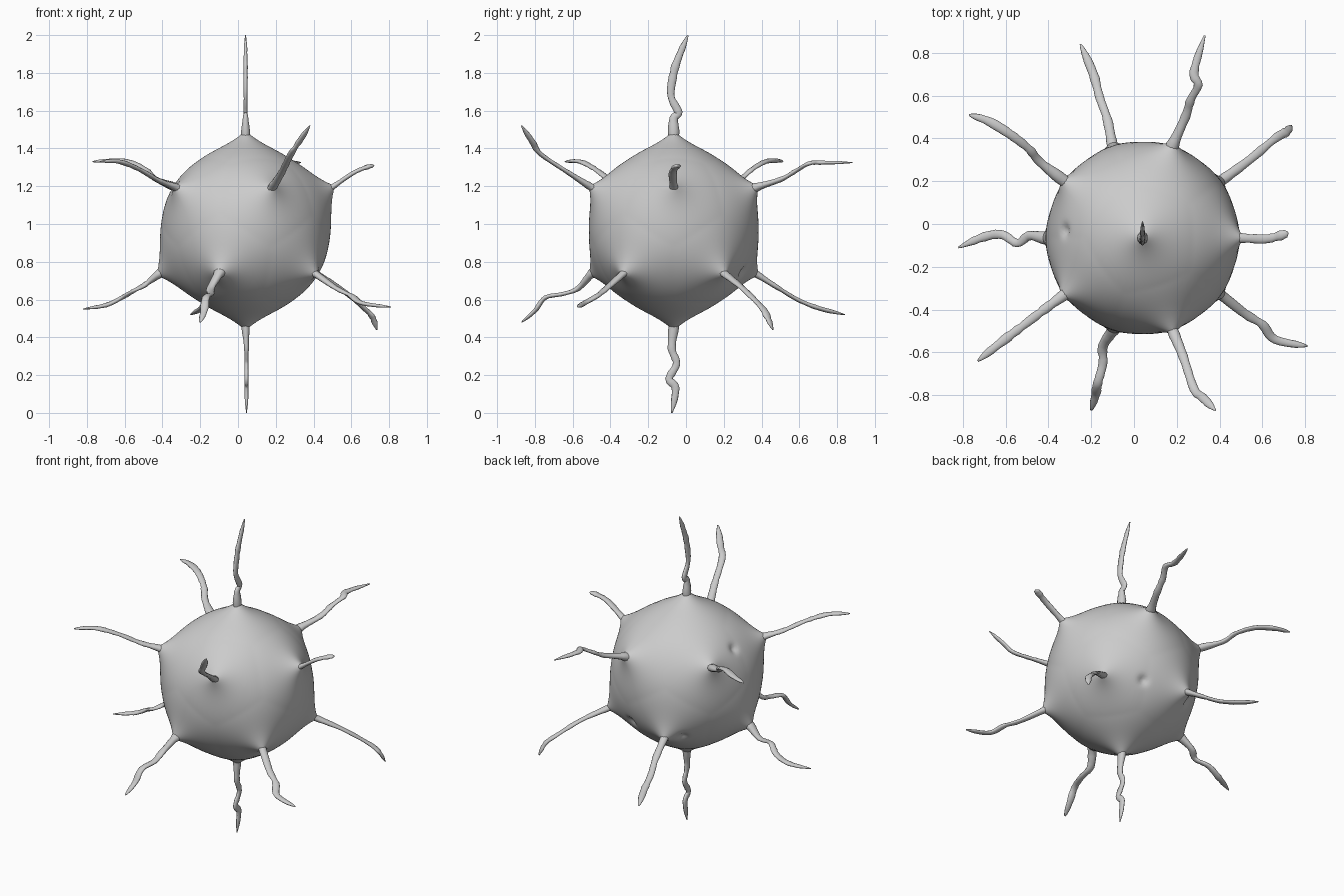
import bpy, bmesh, math, random
from mathutils import Vector

if "Cube" in bpy.data.objects:
    bpy.data.objects.remove(bpy.data.objects["Cube"])

random.seed(4)
C = Vector((0.04, -0.065, 0.965))   # centre of the body
LAT = math.atan(0.5)


def ring_dir(az, sign):
    a = math.radians(az)
    return Vector((math.cos(LAT) * math.cos(a), math.cos(LAT) * math.sin(a), sign * math.sin(LAT)))


def make_object(name, bm):
    bmesh.ops.recalc_face_normals(bm, faces=bm.faces[:])
    for f in bm.faces:
        f.smooth = True
    me = bpy.data.meshes.new(name)
    bm.to_mesh(me)
    bm.free()
    ob = bpy.data.objects.new(name, me)
    bpy.context.collection.objects.link(ob)
    return ob


# twelve tentacle directions: two poles and two staggered rings
UP, DOWN = Vector((0, 0, 1)), Vector((0, 0, -1))
DIRS = [UP, DOWN] + [ring_dir(72 * i, 1) for i in range(5)] + [ring_dir(36 + 72 * i, -1) for i in range(5)]

# body: sphere drawn out to a flared cone under every tentacle, with a few small pits
PITS = [Vector(p).normalized() for p in ((-.36, .035, .26), (.14, .365, -.22), (-.2, .33, -.22))]
bm = bmesh.new()
bmesh.ops.create_icosphere(bm, subdivisions=6, radius=1)
for v in bm.verts:
    d = v.co.normalized()
    a = min(d.angle(s, 0) for s in DIRS)
    r = 0.445 + 0.085 * math.exp(-a / 0.17)
    for p in PITS:
        r -= 0.02 * math.exp(-(d.angle(p, 0) / 0.06) ** 2)
    v.co = C + d * r
make_object("cell_body", bm)


def catmull(pts, steps=5):
    p = [pts[0]] + pts + [pts[-1]]
    out = []
    for i in range(1, len(p) - 2):
        a, b, c, d = p[i - 1:i + 3]
        for k in range(steps):
            t = k / steps
            out.append(0.5 * (2 * b + (c - a) * t + (2 * a - 5 * b + 4 * c - d) * t * t
                              + (3 * b - a - 3 * c + d) * t ** 3))
    return out + [pts[-1]]


def width(t):
    # half-width along the tentacle: wide root, slim middle, leaf-like pointed tip
    keys = [(0, .045), (.12, .031), (.3, .022), (.55, .019), (.78, .022), (.9, .018), (1, .004)]
    for (t0, w0), (t1, w1) in zip(keys, keys[1:]):
        if t <= t1:
            return w0 + (w1 - w0) * (t - t0) / (t1 - t0)
    return .004


def tentacle(name, d, points, sides=10):
    path = catmull([C + d * 0.45, C + d * 0.51] + [Vector(p) for p in points])
    ref = Vector((1, 0, 0)) if abs(d.z) > 0.9 else UP
    bm = bmesh.new()
    rings = []
    n = len(path) - 1
    for i, p in enumerate(path):
        t = (path[min(i + 1, n)] - path[max(i - 1, 0)]).normalized()
        u = t.cross(ref).normalized()
        w = u.cross(t)
        s = i / n
        k = width(s) * random.uniform(.9, 1.1)
        flat = 1 - 0.45 * min(1, s * 2.5)
        rings.append([bm.verts.new(p + u * k * math.cos(q) + w * k * flat * math.sin(q))
                      for q in (2 * math.pi * j / sides for j in range(sides))])
    for r0, r1 in zip(rings, rings[1:]):
        for j in range(sides):
            bm.faces.new((r0[j], r0[(j + 1) % sides], r1[(j + 1) % sides], r1[j]))
    bm.faces.new(rings[0])
    bm.faces.new(rings[-1])
    make_object(name, bm)


# pole tentacles
tentacle("top_tentacle", UP, [(.04, -.065, 1.56), (.04, -.04, 1.59), (.04, -.08, 1.68),
                              (.04, -.065, 1.8), (.04, -.04, 1.88), (.04, .01, 2)])
tentacle("bottom_tentacle", DOWN, [(.045, -.075, .34), (.045, -.05, .26), (.045, -.09, .18),
                                   (.045, -.055, .13), (.045, -.075, 0)])

# upper ring
tentacle("upper_right_tentacle", DIRS[2], [(.61, -.07, 1.27), (.68, -.055, 1.3), (.72, -.04, 1.31)])
tentacle("upper_back_tentacle", DIRS[3], [(.24, .5, 1.235), (.265, .58, 1.28), (.3, .65, 1.32),
                                          (.28, .71, 1.325), (.33, .88, 1.325)])
tentacle("upper_back_left_tentacle", DIRS[4], [(-.44, .29, 1.24), (-.49, .35, 1.29), (-.58, .42, 1.33),
                                               (-.68, .48, 1.335), (-.77, .51, 1.33)])
tentacle("upper_front_left_tentacle", DIRS[5], [(-.42, -.4, 1.23), (-.525, -.48, 1.29),
                                                (-.63, -.56, 1.33), (-.73, -.64, 1.33)])
tentacle("upper_front_tentacle", DIRS[6], [(.23, -.62, 1.27), (.28, -.77, 1.37), (.32, -.81, 1.43),
                                           (.38, -.87, 1.52)])

# lower ring
tentacle("lower_back_right_tentacle", DIRS[7], [(.54, .3, .66), (.66, .4, .56), (.71, .43, .51),
                                                (.735, .46, .44)])
tentacle("lower_back_tentacle", DIRS[8], [(-.125, .49, .66), (-.16, .59, .6), (-.19, .7, .555),
                                          (-.25, .84, .52)])
tentacle("lower_left_tentacle", DIRS[9], [(-.49, -.055, .68), (-.545, -.09, .65), (-.615, -.05, .61),
                                          (-.7, -.06, .57), (-.82, -.11, .55)])
tentacle("lower_front_tentacle", DIRS[10], [(-.145, -.57, .66), (-.145, -.65, .63), (-.17, -.745, .61),
                                            (-.18, -.8, .54), (-.2, -.87, .48)])
tentacle("lower_front_right_tentacle", DIRS[11], [(.52, -.42, .66), (.6, -.47, .62), (.66, -.54, .58),
                                                  (.81, -.57, .56)])
